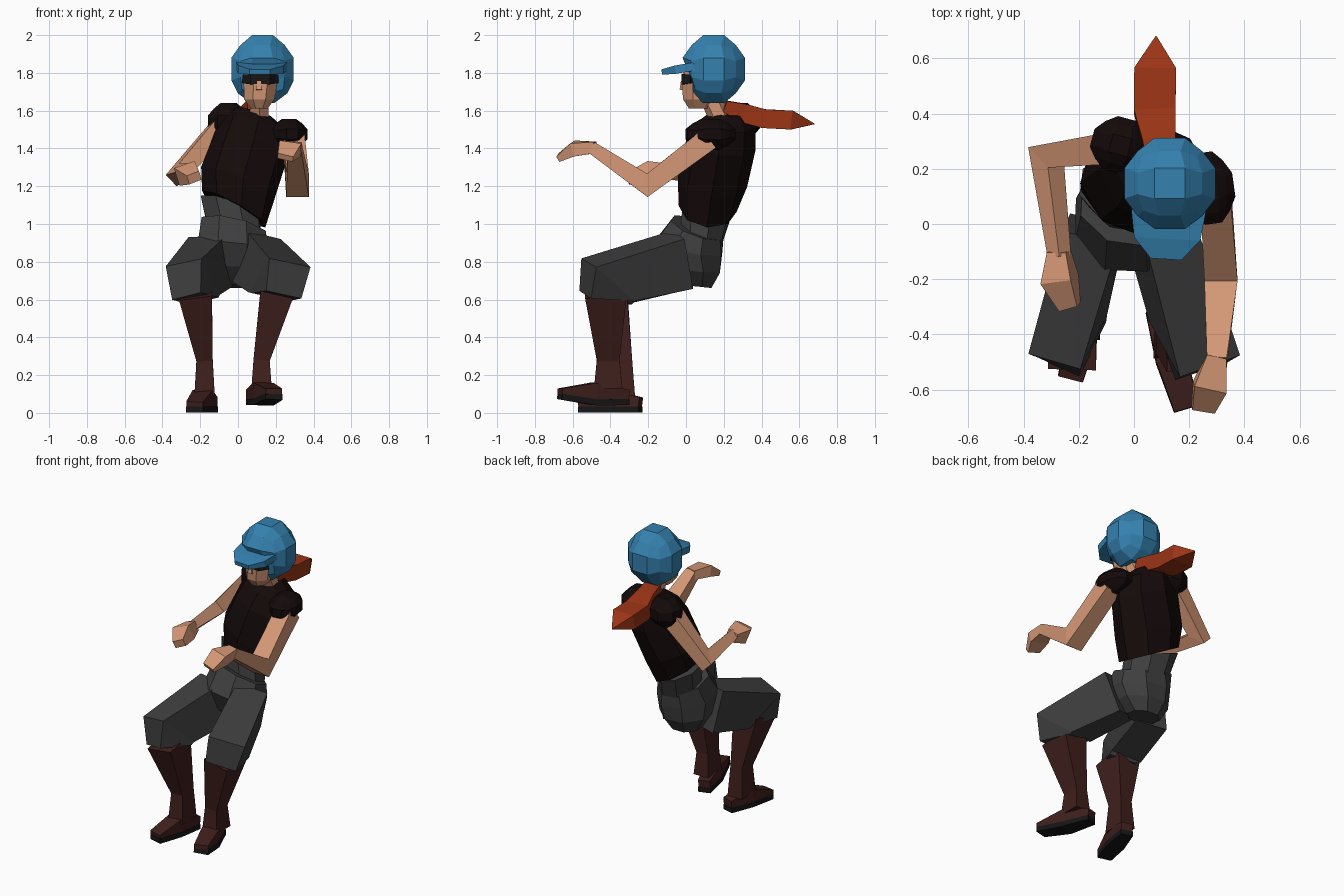
import bpy, bmesh, math
from mathutils import Vector, Euler

if "Cube" in bpy.data.objects:
    bpy.data.objects.remove(bpy.data.objects["Cube"])


def material(name, r, g, b):
    m = bpy.data.materials.new(name)
    m.diffuse_color = (r, g, b, 1)
    m.use_nodes = True
    m.node_tree.nodes["Principled BSDF"].inputs["Base Color"].default_value = m.diffuse_color
    return m


BLUE = material("blue_cloth", .035, .22, .43)
RED = material("red_cloth", .33, .035, .008)
SKIN = material("skin", .66, .31, .18)
SHIRT = material("dark_shirt", .007, .003, .003)
GREY = material("grey_cloth", .048, .048, .048)
BOOT = material("brown_leather", .05, .014, .012)
BLACK = material("black_rubber", .008, .008, .008)


def finish(name, bm, mat):
    bmesh.ops.recalc_face_normals(bm, faces=bm.faces)
    me = bpy.data.meshes.new(name)
    bm.to_mesh(me)
    bm.free()
    me.materials.append(mat)
    ob = bpy.data.objects.new(name, me)
    bpy.context.collection.objects.link(ob)
    return ob


def skin_rings(name, rings, mat):
    """Join rings of points with quads and cap both ends."""
    bm = bmesh.new()
    vs = [[bm.verts.new(p) for p in r] for r in rings]
    n = len(vs[0])
    for a, b in zip(vs, vs[1:]):
        for i in range(n):
            j = (i + 1) % n
            bm.faces.new((a[i], a[j], b[j], b[i]))
    bm.faces.new(vs[0])
    bm.faces.new(vs[-1])
    return finish(name, bm, mat)


def ring(c, u, v, a, b, n):
    k = 1 / math.cos(math.pi / n)
    out = []
    for i in range(n):
        t = 2 * math.pi * (i + .5) / n
        out.append(c + u * (a * k * math.cos(t)) + v * (b * k * math.sin(t)))
    return out


def tube(name, pts, mat, side=(1, 0, 0), n=4):
    """Sweep along points (x, y, z, half width, half height)."""
    cs = [Vector(p[:3]) for p in pts]
    rings = []
    for i, p in enumerate(pts):
        t = Vector()
        if i > 0:
            t += (cs[i] - cs[i - 1]).normalized()
        if i < len(cs) - 1:
            t += (cs[i + 1] - cs[i]).normalized()
        t.normalize()
        s = Vector(side)
        s = (s - t * s.dot(t)).normalized()
        rings.append(ring(cs[i], s, t.cross(s), p[3], p[4], n))
    return skin_rings(name, rings, mat)


def body(name, secs, mat, n=8):
    """Loft sections (x, y, z, half width, half depth, pitch, roll, yaw)."""
    rings = []
    for x, y, z, a, b, *rot in secs:
        e = Euler([math.radians(d) for d in rot])
        u, v = Vector((1, 0, 0)), Vector((0, 1, 0))
        u.rotate(e)
        v.rotate(e)
        rings.append(ring(Vector((x, y, z)), u, v, a, b, n))
    return skin_rings(name, rings, mat)


def blob(name, c, r, mat, yaw=0, shape=None):
    """Faceted ball made from a 3x3x3 cube."""
    bm = bmesh.new()
    bmesh.ops.create_cube(bm, size=2)
    bmesh.ops.subdivide_edges(bm, edges=bm.edges[:], cuts=2, use_grid_fill=True)
    for v in bm.verts:
        d = v.co.normalized()
        d *= 1.106 if max(abs(k) for k in d) > .88 else 1.03
        d = Vector(d[i] * r[i] for i in range(3))
        d.rotate(Euler((0, 0, math.radians(yaw))))
        v.co = d + Vector(c)
        if shape:
            shape(v)
    return finish(name, bm, mat)


# Head: cap open at the face and flared round the ears, brim, face, glasses, neck
def open_front(v):
    if v.co.z < 1.8:
        v.co.y = max(v.co.y, .03)
    if v.co.z < 1.74:
        v.co.x = .128 + (v.co.x - .128) * 1.12


blob("cap", (.13, .147, 1.82), (.165, .165, .18), BLUE, shape=open_front)
tube("cap_brim", [(.125, .05, 1.835, .135, .022), (.12, -.05, 1.818, .12, .022),
                  (.115, -.125, 1.805, .055, .014)], BLUE)
body("face", [(.112, .075, 1.612, .045, .06, 0, 0, 0),
              (.113, .075, 1.66, .08, .09, 0, 0, 0),
              (.118, .075, 1.74, .088, .098, 0, 0, 0),
              (.12, .08, 1.82, .088, .09, 0, 0, 0)], SKIN)
tube("nose", [(.112, -.015, 1.755, .01, .012), (.11, -.022, 1.71, .016, .012)], SKIN)
tube("glasses", [(.03, .03, 1.768, .022, .01), (.07, -.012, 1.766, .027, .012),
                 (.165, -.012, 1.766, .027, .012), (.208, .03, 1.768, .022, .01)],
     BLACK, side=(0, 0, 1))
tube("neck", [(.11, .21, 1.5, .05, .05), (.115, .13, 1.67, .048, .05)], SKIN, n=6)

# Scarf trailing behind, ending in a point
tube("scarf", [(.105, .2, 1.625, .055, .03), (.09, .3, 1.588, .06, .05),
               (.075, .41, 1.558, .075, .05), (.077, .56, 1.55, .076, .05),
               (.08, .68, 1.53, .002, .002)], RED)

# Twisted, leaning torso with short puffed sleeves
body("shirt", [(-.023, .115, 1.08, .185, .14, -22, 25, -20),
               (.0, .14, 1.22, .2, .168, -18, 18, -22),
               (.07, .185, 1.42, .193, .168, -15, 12, -24),
               (.09, .215, 1.53, .175, .135, -12, 12, -24),
               (.09, .225, 1.595, .085, .08, -10, 14, -24)], SHIRT)
blob("left_sleeve", (-.05, .285, 1.54), (.105, .1, .1), SHIRT, yaw=-15)
blob("right_sleeve", (.27, .13, 1.475), (.092, .13, .082), SHIRT, yaw=8)

# Arms and hands
LS = (.7, .1, -.7)
tube("left_arm", [(-.09, .275, 1.51, .055, .055), (-.318, .245, 1.26, .042, .06),
                  (-.27, -.12, 1.28, .03, .03)], SKIN, side=LS)
tube("left_hand", [(-.272, -.10, 1.28, .036, .032), (-.27, -.2, 1.268, .058, .05),
                   (-.232, -.3, 1.245, .036, .025)], SKIN, side=(.9, .1, .3))
tube("right_arm", [(.295, .12, 1.45, .055, .06), (.315, -.205, 1.205, .06, .062),
                   (.3, -.5, 1.405, .036, .032)], SKIN)
tube("right_hand", [(.3, -.48, 1.405, .036, .03), (.275, -.59, 1.4, .06, .036),
                    (.25, -.672, 1.352, .042, .016)], SKIN, side=(.9, .2, 0))

# Shorts: pelvis, waist band and two bent legs
body("pelvis", [(-.035, .05, .67, .1, .085, -6, 0, 0),
                (-.03, .03, .76, .165, .15, -6, 3, 0),
                (-.025, .01, .87, .188, .182, -10, 6, -2),
                (-.02, .06, .98, .175, .14, -22, 12, -8)], GREY)
body("waist", [(-.02, .085, .95, .145, .115, -22, 12, -8),
               (-.04, .115, 1.085, .163, .125, -22, 17, -14)], GREY)
tube("left_shorts_leg", [(-.145, -.02, .80, .105, .14), (-.24, -.40, .70, .10, .145),
                         (-.225, -.42, .605, .085, .11)], GREY, side=(.85, -.42, 0))
tube("right_shorts_leg", [(.095, -.02, .81, .1, .14), (.22, -.415, .705, .118, .145),
                          (.205, -.425, .62, .1, .115)], GREY, side=(.9, .3, -.22))

# Boots: shaft, foot and sole for each leg
for label, top, ankle, heel, toe, z, pitch in (
        ("left", (-.225, -.42), (-.177, -.345), (-.145, -.24), (-.23, -.56), .03, 0),
        ("right", (.205, -.425), (.125, -.412), (.08, -.31), (.19, -.668), .07, .03)):
    mid = [h * .5 + t * .5 for h, t in zip(heel, toe)]
    tube(label + "_boot_shaft", [(*top, .63, .088, .11), (*ankle, .28, .043, .06),
                                 (ankle[0], ankle[1], z + .06, .054, .075)], BOOT)
    tube(label + "_boot_foot", [(*heel, z + .025, .038, .028),
                                (*mid, z + .045, .055, .045),
                                (*toe, z + .014 + pitch, .045, .015)], BOOT)
    tube(label + "_boot_sole", [(*heel, z - .013, .04, .016),
                                (*mid, z - .013, .058, .016),
                                (*toe, z - .013 + pitch, .047, .016)], BLACK)
